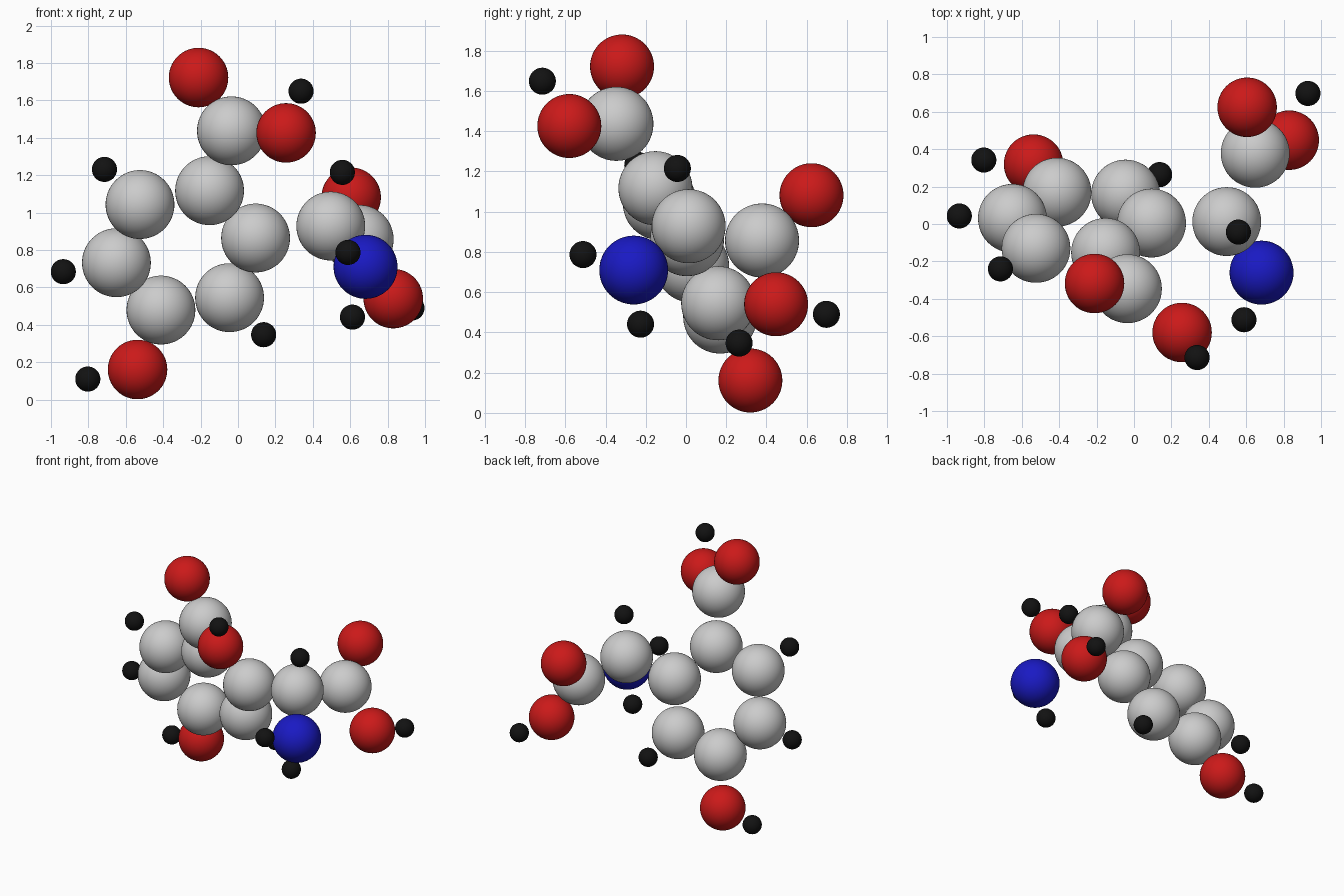
import bpy

if "Cube" in bpy.data.objects:
    bpy.data.objects.remove(bpy.data.objects["Cube"])


def make_material(name, color):
    m = bpy.data.materials.new(name)
    m.diffuse_color = color
    m.use_nodes = True
    m.node_tree.nodes["Principled BSDF"].inputs["Base Color"].default_value = m.diffuse_color
    return m


red = make_material("red", (0.6, 0.01, 0.01, 1))
blue = make_material("blue", (0.01, 0.01, 0.55, 1))
black = make_material("black", (0.006, 0.006, 0.006, 1))

# element: radius, material
KINDS = {
    "carbon": (0.184, None),
    "oxygen": (0.159, red),
    "nitrogen": (0.171, blue),
    "hydrogen": (0.067, black),
}


def atom(kind, part, loc):
    radius, mat = KINDS[kind]
    bpy.ops.mesh.primitive_uv_sphere_add(segments=48, ring_count=32, radius=radius, location=loc)
    ob = bpy.context.object
    ob.name = f"{part}_{kind}"
    bpy.ops.object.shade_smooth()
    if mat:
        ob.data.materials.append(mat)


# six-carbon ring
for i, loc in enumerate([
    (-0.152, -0.152, 1.117), (-0.524, -0.13, 1.043), (-0.65, 0.03, 0.732),
    (-0.412, 0.17, 0.479), (-0.045, 0.16, 0.545), (0.094, 0.005, 0.864),
]):
    atom("carbon", f"ring_{i + 1}", loc)

# hydrogens on the ring
for i, loc in enumerate([(-0.714, -0.24, 1.231), (-0.934, 0.043, 0.684), (0.137, 0.264, 0.347)]):
    atom("hydrogen", f"ring_{i + 1}", loc)

# hydroxyl at the bottom
atom("oxygen", "hydroxyl", (-0.537, 0.32, 0.161))
atom("hydrogen", "hydroxyl", (-0.803, 0.342, 0.11))

# acid group at the top
atom("carbon", "top_acid", (-0.035, -0.346, 1.437))
atom("oxygen", "top_acid_double", (-0.211, -0.318, 1.722))
atom("oxygen", "top_acid_single", (0.257, -0.58, 1.426))
atom("hydrogen", "top_acid", (0.337, -0.714, 1.649))

# side chain carbon with amine
atom("carbon", "side_chain", (0.496, 0.013, 0.928))
atom("hydrogen", "side_chain", (0.558, -0.043, 1.215))
atom("nitrogen", "amine", (0.682, -0.26, 0.71))
atom("hydrogen", "amine_upper", (0.588, -0.512, 0.787))
atom("hydrogen", "amine_lower", (0.612, -0.226, 0.441))

# acid group at the end of the side chain
atom("carbon", "side_acid", (0.648, 0.378, 0.857))
atom("oxygen", "side_acid_double", (0.605, 0.624, 1.082))
atom("oxygen", "side_acid_single", (0.83, 0.448, 0.54))
atom("hydrogen", "side_acid", (0.93, 0.698, 0.49))
